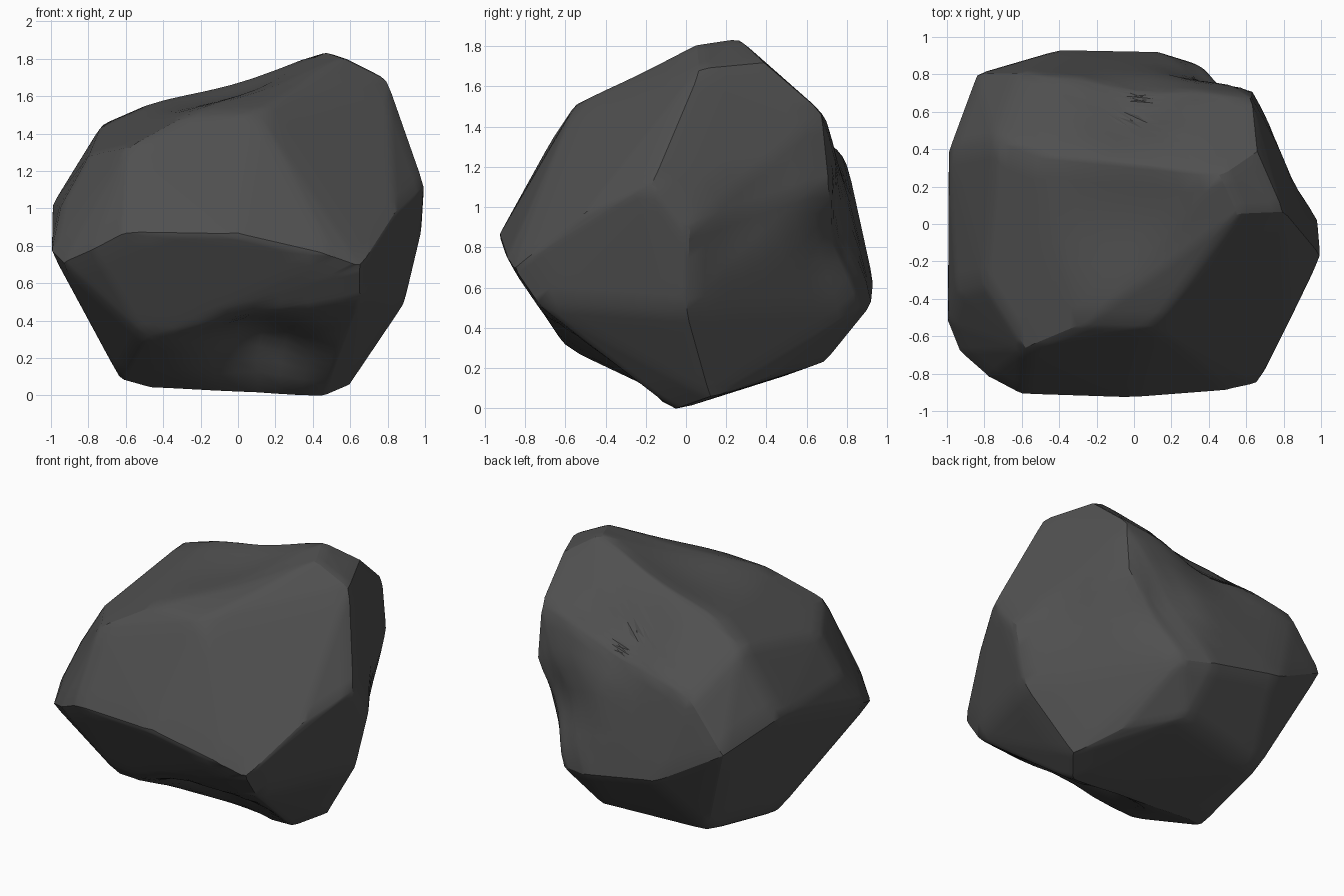
import bpy, bmesh
from mathutils import Vector

if "Cube" in bpy.data.objects:
    bpy.data.objects.remove(bpy.data.objects["Cube"])

# Corner points of the boulder, ring by ring
corners = [
    # belt: front edge, then round the right, back and left
    (-.61, -.91, .87), (0, -.93, .86), (.52, -.89, .74), (.66, -.86, .69),
    (.84, -.50, .97), (1, -.17, 1.12), (.985, .01, .88), (.635, .715, 1.13),
    (.12, .925, .52), (-.40, .935, .62), (-.845, .805, .87), (-.995, .40, 1.02),
    (-1, -.53, .77), (-.94, -.68, .71), (-.78, -.82, .78),
    # crown
    (-.58, -.67, 1.33), (-.27, -.54, 1.50), (.11, -.55, 1.51), (.56, .06, 1.81),
    (.80, .07, 1.69), (.66, .39, 1.72), (.47, .26, 1.84), (.63, .68, 1.47),
    (-.73, .45, 1.45), (-.50, .36, 1.55), (-.60, .81, 1.19),
    (.05, .66, 1.43), (-.80, -.32, 1.28), (-.95, -.36, 1.01),
    # underside
    (.66, -.75, .53), (.89, 0, .48), (.60, .12, .05), (.46, -.05, -.01),
    (-.47, -.03, .04), (-.63, -.10, .085), (-.55, .55, .18), (.15, .69, .23),
    (.44, .42, .16), (.33, .86, .50), (-.50, -.60, .31), (.55, -.50, .33),
]

bm = bmesh.new()
for c in corners:
    bm.verts.new(c)
bmesh.ops.convex_hull(bm, input=bm.verts)
loose = [v for v in bm.verts if not v.link_faces]
bmesh.ops.delete(bm, geom=loose, context='VERTS')

# Finer facets so the shallow hollows can be pressed in
for _ in range(3):
    bmesh.ops.subdivide_edges(bm, edges=bm.edges[:], cuts=1, use_grid_fill=True)
bmesh.ops.triangulate(bm, faces=bm.faces[:])
bmesh.ops.smooth_vert(bm, verts=bm.verts[:], factor=.3,
                      use_axis_x=True, use_axis_y=True, use_axis_z=True)

# Hollows: centre, radius, push
for centre, radius, push in [
    ((0, .05, 1.65), .55, (0, 0, -.05)),        # top saddle
    ((0, .62, 1.42), .40, (0, -.05, -.06)),     # upper back edge
    ((.42, .80, .88), .35, (-.02, -.06, 0)),    # back
    ((.95, .35, .95), .35, (-.03, -.02, 0)),    # right
    ((.10, -.40, .22), .45, (0, .10, .13)),     # under the front
]:
    for v in bm.verts:
        f = 1 - (v.co - Vector(centre)).length / radius
        if f > 0:
            v.co += Vector(push) * f * f * (3 - 2 * f)

bmesh.ops.recalc_face_normals(bm, faces=bm.faces[:])
mesh = bpy.data.meshes.new("boulder")
bm.to_mesh(mesh)
bm.free()
boulder = bpy.data.objects.new("boulder", mesh)
bpy.context.collection.objects.link(boulder)

# Dark stone
stone = bpy.data.materials.new("dark_stone")
stone.diffuse_color = (.08, .08, .08, 1)
stone.use_nodes = True
stone.node_tree.nodes["Principled BSDF"].inputs["Base Color"].default_value = stone.diffuse_color
mesh.materials.append(stone)

bpy.context.view_layer.objects.active = boulder
boulder.select_set(True)
bpy.ops.object.shade_smooth_by_angle(angle=.5)
